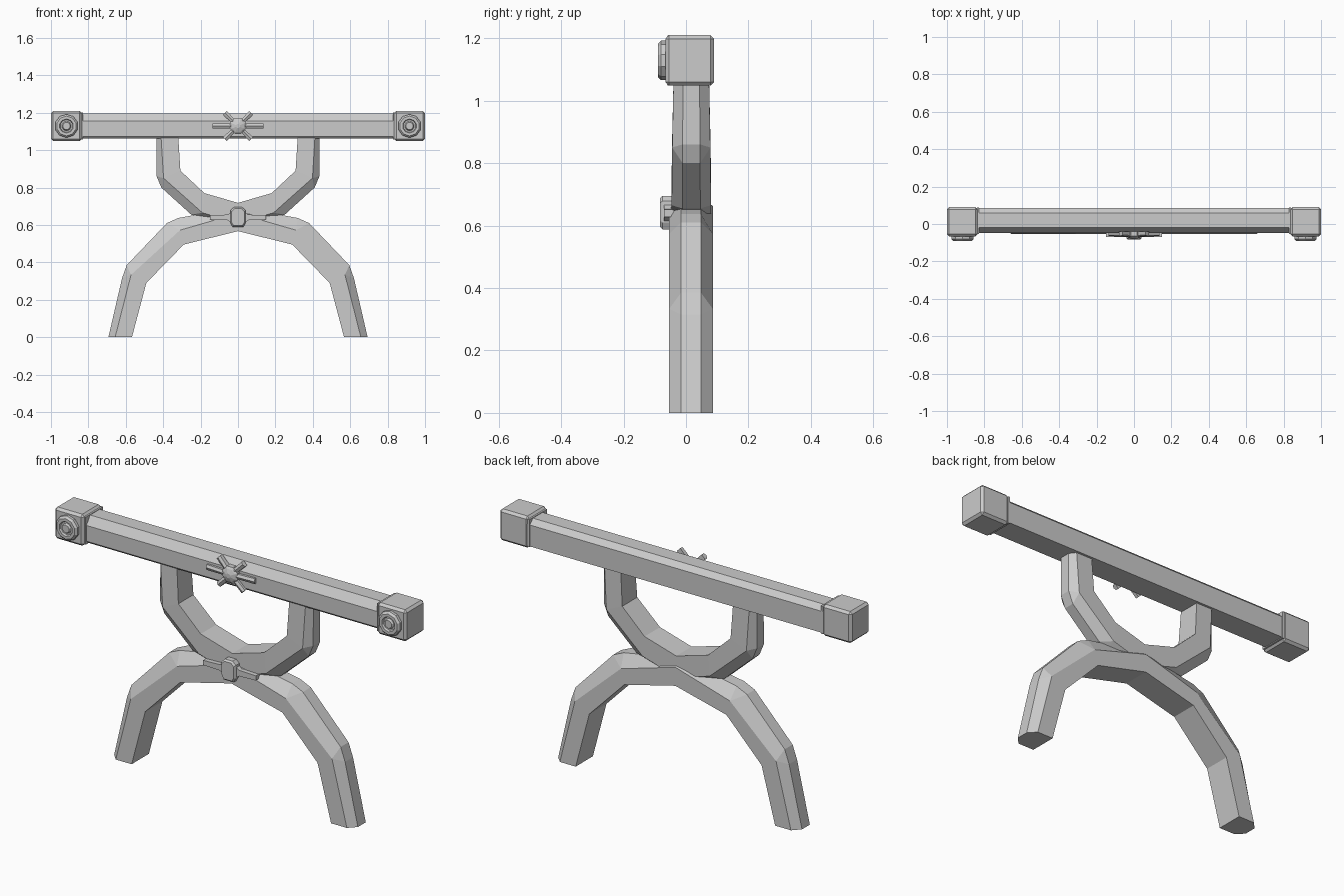
import bpy, bmesh, math
from mathutils import Matrix

if "Cube" in bpy.data.objects:
    bpy.data.objects.remove(bpy.data.objects["Cube"])


def finish(name, bm):
    bmesh.ops.remove_doubles(bm, verts=bm.verts[:], dist=0.0005)
    bmesh.ops.recalc_face_normals(bm, faces=bm.faces[:])
    me = bpy.data.meshes.new(name)
    bm.to_mesh(me)
    bm.free()
    ob = bpy.data.objects.new(name, me)
    bpy.context.collection.objects.link(ob)
    return ob


def loft(name, rings, caps=True):
    bm = bmesh.new()
    vs = [[bm.verts.new(p) for p in r] for r in rings]
    for a, b in zip(vs, vs[1:]):
        n = len(a)
        for i in range(n):
            bm.faces.new((a[i], a[(i + 1) % n], b[(i + 1) % n], b[i]))
    if caps:
        bm.faces.new(vs[0])
        bm.faces.new(vs[-1])
    return finish(name, bm)


def leg_arch(name, half, ys, taper=None):
    """Six-sided bar swept through mirrored stations of (outer, edge, inner) points."""
    f, of, ob_, b = ys
    mid = (f + b) / 2
    right = []
    for i, (o, e, n) in enumerate(half):
        k = taper[i] if taper else 1
        y = [mid + (v - mid) * k for v in (f, of, ob_, b)]
        right.append([(o[0], y[1], o[1]), (o[0], y[2], o[1]), (e[0], y[3], e[1]),
                      (n[0], y[3], n[1]), (n[0], y[0], n[1]), (e[0], y[0], e[1])])
    left = [[(-x, y, z) for x, y, z in r] for r in reversed(right[1:])]
    return loft(name, left + right)


def box(name, x, y, z, bevel=0.0):
    bm = bmesh.new()
    bmesh.ops.create_cube(bm, size=1)
    for v in bm.verts:
        v.co = [a[0] + (c + 0.5) * (a[1] - a[0]) for a, c in zip((x, y, z), v.co)]
    if bevel:
        bmesh.ops.bevel(bm, geom=bm.edges[:], offset=bevel, segments=1, affect='EDGES')
    return finish(name, bm)


def turned(name, cx, cz, profile, sides):
    """Lathe of (radius, y) points about a front-to-back axis."""
    rings = []
    for r, y in profile:
        rings.append([(cx + r * math.cos(math.tau * (i + .5) / sides), y,
                       cz + r * math.sin(math.tau * (i + .5) / sides)) for i in range(sides)])
    return loft(name, rings)


# Lower arch with two feet
leg_arch("lower_arch", [
    ((0, .695), (0, .662), (0, .567)),
    ((.32, .637), (.31, .572), (.29, .495)),
    ((.38, .61), (.31, .572), (.29, .495)),
    ((.595, .385), (.572, .333), (.49, .29)),
    ((.62, .315), (.572, .333), (.49, .29)),
    ((.693, 0), (.657, 0), (.567, 0))], (-.054, -.016, .048, .086))

# Upper cradle carrying the beam
leg_arch("upper_cradle", [
    ((0, .585), (0, .61), (0, .718)),
    ((.20, .64), (.19, .665), (.18, .77)),
    ((.25, .655), (.19, .665), (.18, .77)),
    ((.41, .80), (.398, .85), (.308, .89)),
    ((.435, .86), (.398, .85), (.308, .89)),
    ((.435, 1.08), (.412, 1.08), (.32, 1.08))], (-.046, -.012, .046, .08),
    (1, 1, 1, .97, .97, .9))

# Chamfered cross beam
section = [(-.036, 1.062), (-.048, 1.074), (-.048, 1.155), (-.018, 1.197),
           (.06, 1.197), (.086, 1.172), (.086, 1.062)]
loft("beam", [[(x, y, z) for y, z in section] for x in (-.9, .9)])

# End blocks with round studs
ring = [(.063, -.06), (.063, -.08), (.053, -.09), (.038, -.09), (.034, -.08),
        (.026, -.08), (.02, -.09), (.006, -.09)]
for s, side in ((-1, "left"), (1, "right")):
    box("end_block_" + side, sorted((s * .835, s * 1.0)), (-.066, .09), (1.048, 1.21), .012)
    box("end_collar_" + side, sorted((s * .828, s * .84)), (-.054, .088), (1.058, 1.2))
    turned("stud_" + side, s * .917, 1.129, ring, 10)

# Star ornament on the beam front
turned("star_centre", 0, 1.129, [(.045, -.04), (.045, -.065), (.034, -.072), (.012, -.08)], 8)
for i, (a, length) in enumerate(((0, .137), (45, .1), (135, .1),
                                 (180, .137), (225, .1), (315, .1))):
    ray = loft("star_ray_%d" % i, [
        [(x, -.04, -w), (x, y0, -w), (x, y1, 0), (x, y0, w), (x, -.04, w)]
        for x, w, y0, y1 in ((.02, .012, -.062, -.07), (length, .014, -.058, -.064))])
    ray.data.transform(Matrix.Translation((0, 0, 1.129)) @ Matrix.Rotation(math.radians(-a), 4, 'Y'))

# Clasp where the arches cross: faceted boss and two tapered arms
boss = [(.022, .695), (.04, .678), (.04, .61), (.028, .588)]
boss += [(-x, z) for x, z in reversed(boss)]
loft("clasp_boss", [[(x * k, y, .642 + (z - .642) * k) for x, z in boss]
                    for y, k in ((-.03, 1), (-.075, 1), (-.084, .85))])
for s, side in ((-1, "left"), (1, "right")):
    loft("clasp_arm_" + side, [
        [(s * x, -.03, .64 - h), (s * x, -.07, .64 - h), (s * x, -.07, .64 + h), (s * x, -.03, .64 + h)]
        for x, h in ((.03, .032), (.055, .015), (.15, .012))])
